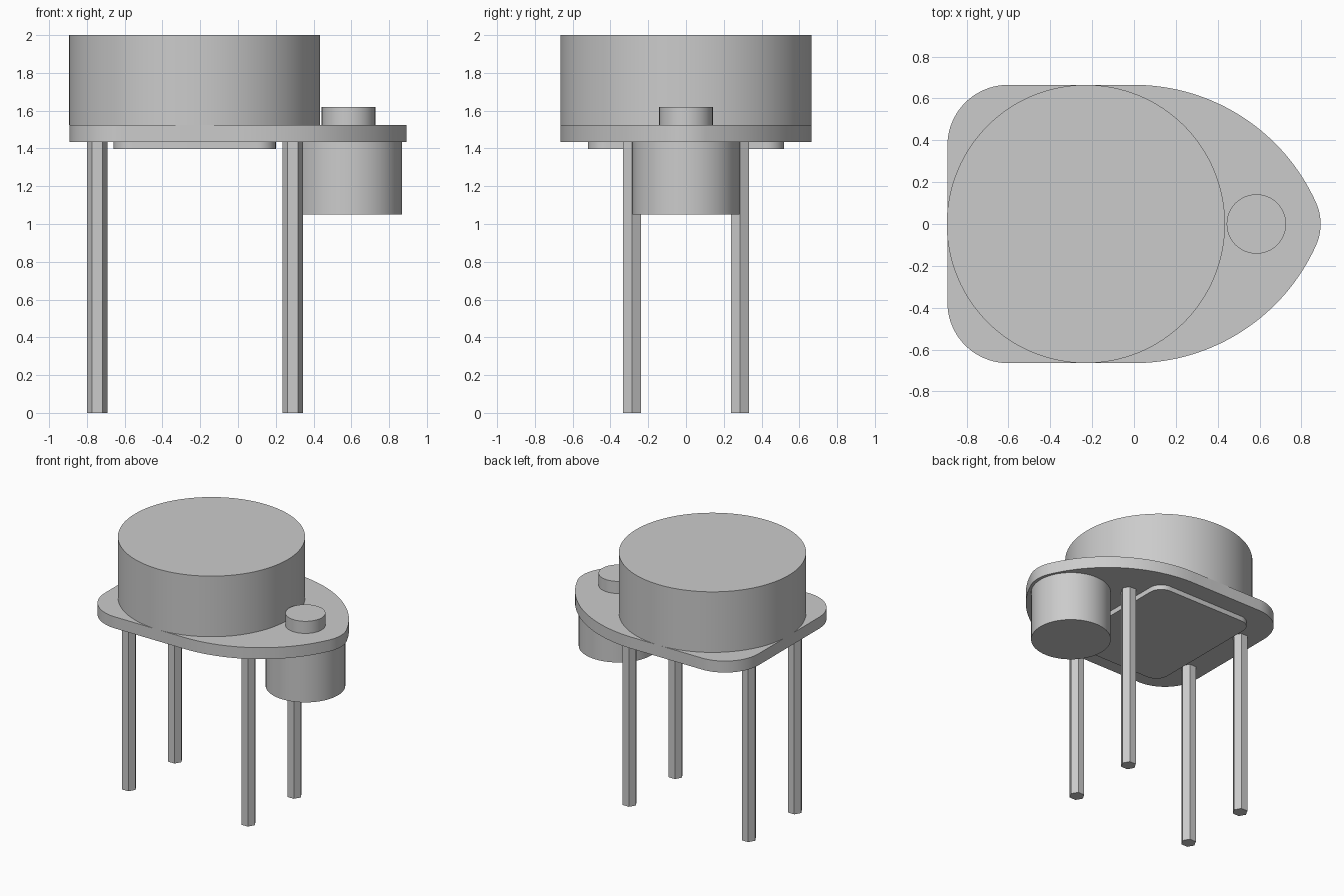
import bpy, bmesh
from math import sin, cos, pi, atan2, hypot

cube = bpy.data.objects.get("Cube")
if cube:
    bpy.data.objects.remove(cube, do_unlink=True)

# One plain metal colour
metal = bpy.data.materials.new("grey metal")
metal.use_nodes = True
grey = (0.6, 0.6, 0.6, 1)
metal.diffuse_color = grey
metal.node_tree.nodes["Principled BSDF"].inputs["Base Color"].default_value = grey


def arc(cx, cy, r, a0, a1, n):
    """Points on an arc, both ends included."""
    return [(cx + r * cos(a0 + (a1 - a0) * i / n),
             cy + r * sin(a0 + (a1 - a0) * i / n)) for i in range(n + 1)]


def prism(name, outline, z0, z1, smooth=True):
    """Extrude a closed counter-clockwise outline from z0 up to z1."""
    bm = bmesh.new()
    base = bm.faces.new([bm.verts.new((x, y, z0)) for x, y in outline])
    top = bmesh.ops.extrude_face_region(bm, geom=[base], use_keep_orig=True)["geom"]
    bmesh.ops.translate(bm, vec=(0, 0, z1 - z0),
                        verts=[v for v in top if isinstance(v, bmesh.types.BMVert)])
    bmesh.ops.recalc_face_normals(bm, faces=bm.faces)
    mesh = bpy.data.meshes.new(name)
    bm.to_mesh(mesh)
    bm.free()
    mesh.materials.append(metal)
    ob = bpy.data.objects.new(name, mesh)
    bpy.context.collection.objects.link(ob)
    if smooth:
        bpy.ops.object.select_all(action="DESELECT")
        ob.select_set(True)
        bpy.context.view_layer.objects.active = ob
        bpy.ops.object.shade_smooth_by_angle(angle=pi / 6)
    return ob


def cylinder(name, x, y, r, z0, z1, sides=96, smooth=True):
    return prism(name, arc(x, y, r, 0, 2 * pi, sides)[:-1], z0, z1, smooth)


CAN_X, CAN_R, POST_X = -0.23, 0.665, 0.585
FLANGE_LOW, FLANGE_TOP = 1.435, 1.525

# Flange: rounded back corners, broad side arcs and a rounded nose
half_len, corner, nose = 0.892, 0.29, 0.25
nose_x = half_len - nose
side_r = (nose_x ** 2 + CAN_R ** 2 - nose ** 2) / (2 * (CAN_R - nose))
side_y = CAN_R - side_r
tangent = atan2(-side_y, nose_x)
upper = (arc(nose_x, 0, nose, 0, tangent, 10)
         + arc(0, side_y, side_r, tangent, pi / 2, 32)[1:]
         + arc(corner - half_len, CAN_R - corner, corner, pi / 2, pi, 20))
lower = [(x, -y) for x, y in reversed(upper[1:])]
prism("flange", upper + lower, FLANGE_LOW, FLANGE_TOP)

# Can on top of the flange
cylinder("can", CAN_X, 0, CAN_R, FLANGE_TOP, 2.0, 128)

# Post through the nose of the flange
cylinder("post_body", POST_X, 0, 0.283, 1.05, FLANGE_LOW)
cylinder("post_tip", POST_X, 0, 0.142, FLANGE_TOP, 1.62, 64)

# Rounded plate under the flange
pw, pd, pr = 0.43, 0.52, 0.1
plate = []
for k, (sx, sy) in enumerate([(1, 1), (-1, 1), (-1, -1), (1, -1)]):
    plate += arc(CAN_X + sx * (pw - pr), sy * (pd - pr), pr,
                 k * pi / 2, (k + 1) * pi / 2, 8)
prism("base_plate", plate, 1.397, FLANGE_LOW)

# Four hexagonal legs
for end, x in (("left", 0.29), ("right", -0.745)):
    for side, y in (("front", -0.285), ("back", 0.285)):
        cylinder(f"{side}_{end}_leg", x, y, 0.055, 0, FLANGE_LOW, 6, False)
